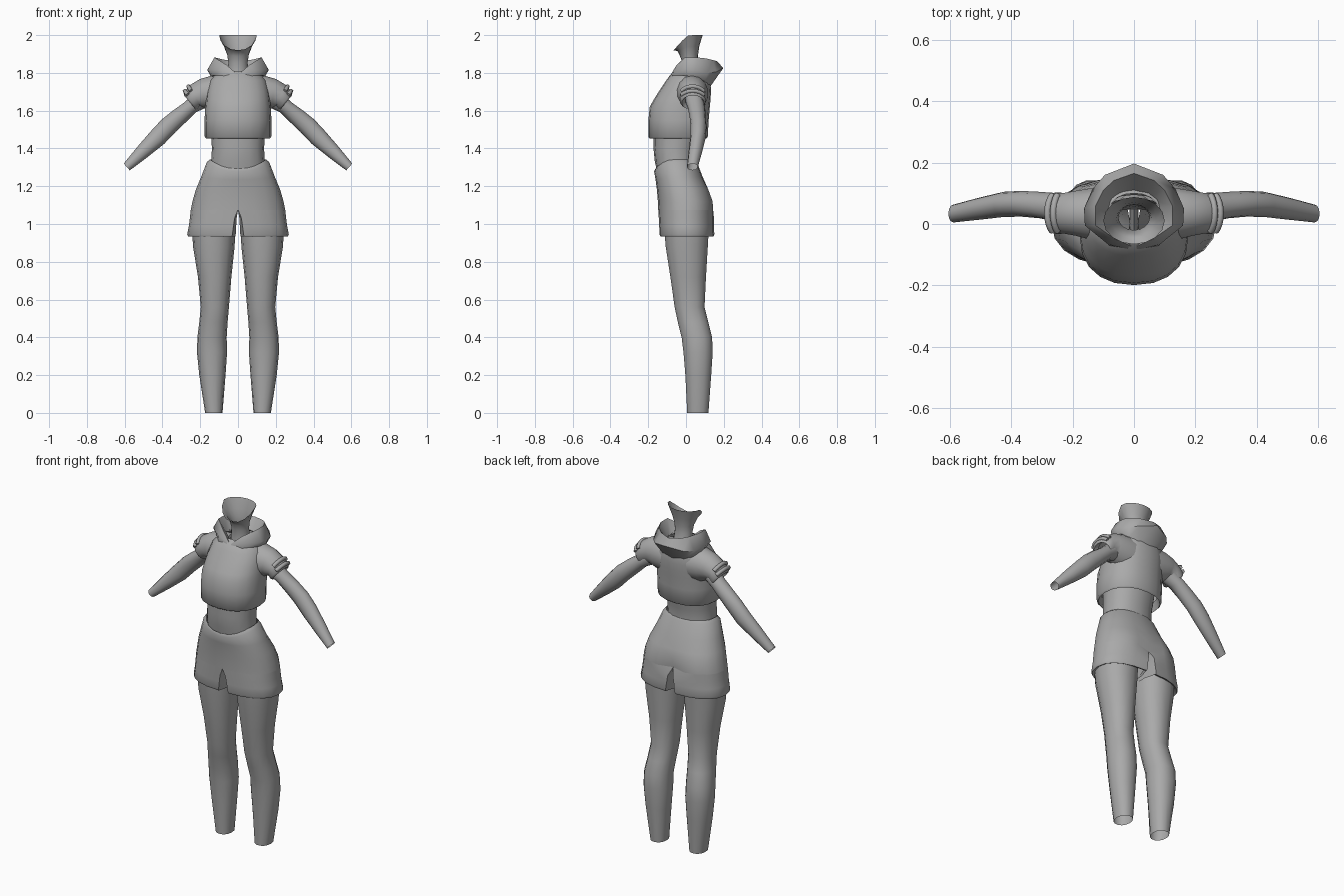
import bpy, bmesh, math
from mathutils import Vector

if "Cube" in bpy.data.objects:
    bpy.data.objects.remove(bpy.data.objects["Cube"])

grey = bpy.data.materials.new("plain grey")
grey.diffuse_color = (0.4, 0.4, 0.4, 1)
grey.use_nodes = True
grey.node_tree.nodes["Principled BSDF"].inputs["Base Color"].default_value = grey.diffuse_color


def spow(v, e):
    return math.copysign(abs(v) ** e, v)


def finish(obj, mirror=False, merge=False):
    obj.data.materials.append(grey)
    if mirror:
        m = obj.modifiers.new("mirror", 'MIRROR')
        m.use_mirror_merge = merge
        m.merge_threshold = 0.002
    bpy.ops.object.select_all(action='DESELECT')
    obj.select_set(True)
    bpy.context.view_layer.objects.active = obj
    if obj.type == 'MESH':
        bpy.ops.object.shade_smooth_by_angle(angle=math.radians(55))


def loft(name, rings, closed=True, mirror=False, merge=False, loop=False):
    """Skin a list of equally long point rings."""
    bm = bmesh.new()
    rows = [[bm.verts.new(p) for p in r] for r in rings]
    n = len(rows[0])
    pairs = list(zip(rows, rows[1:])) + ([(rows[-1], rows[0])] if loop else [])
    for a, b in pairs:
        for i in range(n if closed else n - 1):
            j = (i + 1) % n
            bm.faces.new((a[i], a[j], b[j], b[i]))
    bmesh.ops.remove_doubles(bm, verts=bm.verts, dist=0.0005)
    bmesh.ops.recalc_face_normals(bm, faces=bm.faces)
    me = bpy.data.meshes.new(name)
    bm.to_mesh(me)
    bm.free()
    obj = bpy.data.objects.new(name, me)
    bpy.context.collection.objects.link(obj)
    finish(obj, mirror, merge)
    return obj


def flat_ring(z, x0, x1, y0, y1, n=16, e=1.0):
    """Horizontal rounded ring filling the given extents."""
    cx, cy, rx, ry = (x0 + x1) / 2, (y0 + y1) / 2, (x1 - x0) / 2, (y1 - y0) / 2
    return [Vector((cx + rx * spow(math.cos(t), e), cy + ry * spow(math.sin(t), e), z))
            for t in (2 * math.pi * i / n for i in range(n))]


def limb_point(top, bot, cy, ry, t, s=1.0):
    """Point on a tilted oval given by its top and bottom in the xz plane."""
    c = Vector(((top[0] + bot[0]) / 2, cy, (top[1] + bot[1]) / 2))
    a = Vector(((top[0] - bot[0]) / 2, 0, (top[1] - bot[1]) / 2))
    return c + (a * math.cos(t) + Vector((0, ry, 0)) * math.sin(t)) * s


def limb_ring(top, bot, cy, ry, n=14):
    return [limb_point(top, bot, cy, ry, 2 * math.pi * i / n) for i in range(n)]


# Legs
legs = [(0, .082, .174, .005, .12), (.2, .066, .205, -.005, .135),
        (.32, .058, .217, -.015, .143), (.4, .06, .215, -.025, .14),
        (.48, .055, .205, -.045, .12), (.56, .048, .197, -.062, .10),
        (.72, .035, .212, -.085, .108), (.88, .018, .238, -.11, .118),
        (1.0, .012, .245, -.12, .125)]
loft("leg", [flat_ring(*r, n=14, e=.92) for r in legs], mirror=True)

# Bare waist
waist = [(1.22, .15, -.14, .06), (1.33, .142, -.165, .05),
         (1.40, .138, -.172, .058), (1.52, .145, -.172, .085)]
loft("waist", [flat_ring(z, -x, x, a, b, e=.9) for z, x, a, b in waist])

# Shorts: half shell, open above the crotch and wrapping each leg below it
ARC = 11


def half_arc(z, x0, rx, yf, yb, dip=0.0, sag=0.0):
    cy, ry = (yf + yb) / 2, (yb - yf) / 2
    pts = []
    for i in range(ARC):
        t = math.pi * (i / (ARC - 1) - .5)
        c = max(math.cos(t), 0)
        front = max(-math.sin(t), 0)
        pts.append(Vector((x0 + (rx - x0) * c ** .88, cy + ry * spow(math.sin(t), .88),
                           z - sag * front ** 2)))
    pts[-1].y -= dip
    return pts


upper = [(1.342, 0, .148, -.162, .048, 0, .05), (1.328, 0, .165, -.169, .058, 0, .05),
         (1.25, 0, .195, -.161, .088, 0, .015), (1.18, 0, .224, -.154, .125, .006, 0),
         (1.12, 0, .241, -.149, .147, .02, 0), (1.075, 0, .25, -.147, .15, .03, 0)]
lower = [(1.03, .018, .255, -.144, .148), (.99, .024, .26, -.142, .148),
         (.945, .03, .269, -.14, .15), (.933, .032, .263, -.135, .145),
         (.945, .035, .243, -.118, .122)]


def wrap(arc, x):
    a, b = arc[0], arc[-1]
    inner = [b.lerp(a, f) for f in (.25, .5, .75)]
    for p in inner:
        p.x = x
    return arc + inner


top_part = loft("shorts_hips", [half_arc(*r) for r in upper], closed=False, mirror=True, merge=True)
low_rings = [wrap(half_arc(*upper[-1]), 0)] + [wrap(half_arc(*r), r[1] * .4) for r in lower]
loft("shorts_leg", low_rings, mirror=True)

# Cropped top, with its hem turned inward
shirt = [(1.50, .155, -.178, .095), (1.452, .168, -.19, .107), (1.46, .176, -.199, .115),
         (1.55, .177, -.199, .12), (1.62, .174, -.192, .126), (1.66, .17, -.17, .13),
         (1.70, .165, -.145, .132), (1.76, .15, -.105, .13), (1.79, .12, -.083, .12),
         (1.81, .085, -.055, .10)]
loft("cropped_top", [flat_ring(z, -x, x, a, b, n=20, e=.88) for z, x, a, b in shirt])

# Sleeves
sleeve = [((.07, 1.79), (.10, 1.59), .03, .09), ((.14, 1.785), (.15, 1.60), .033, .085),
          ((.20, 1.768), (.175, 1.612), .035, .075), ((.255, 1.735), (.20, 1.622), .035, .067),
          ((.288, 1.695), (.212, 1.608), .035, .069), ((.285, 1.68), (.222, 1.604), .037, .06),
          ((.262, 1.69), (.21, 1.62), .04, .045)]
loft("sleeve", [limb_ring(*r) for r in sleeve], mirror=True)

# Raised straps over each sleeve
for k, (top, bot) in enumerate([((.262, 1.727), (.202, 1.62)), ((.281, 1.703), (.209, 1.611))]):
    cu = bpy.data.curves.new("sleeve_strap", 'CURVE')
    cu.dimensions = '3D'
    cu.bevel_depth = .011
    cu.bevel_resolution = 1
    cu.use_fill_caps = True
    sp = cu.splines.new('POLY')
    sp.points.add(8)
    for i, p in enumerate(sp.points):
        q = limb_point(top, bot, .035, .069, math.radians(-56 + 14 * i), 1.03)
        p.co = (*q, 1)
    strap = bpy.data.objects.new("sleeve_strap_%d" % (k + 1), cu)
    bpy.context.collection.objects.link(strap)
    finish(strap, mirror=True)

# Arms
arms = [((.20, 1.72), (.16, 1.62), .04, .05), ((.285, 1.643), (.222, 1.592), .055, .046),
        ((.345, 1.60), (.275, 1.54), .062, .043), ((.405, 1.552), (.33, 1.488), .066, .042),
        ((.458, 1.495), (.39, 1.425), .064, .041), ((.53, 1.412), (.478, 1.355), .05, .036),
        ((.605, 1.32), (.573, 1.284), .034, .029)]
loft("arm", [limb_ring(*r, n=12) for r in arms], mirror=True)

# Neck, flaring to a jaw rim that drops toward the chin
neck = [flat_ring(1.74, -.065, .065, -.03, .10), flat_ring(1.80, -.056, .056, -.022, .075),
        flat_ring(1.855, -.051, .051, -.02, .062), flat_ring(1.895, -.057, .057, -.032, .064),
        flat_ring(1.94, -.074, .074, -.045, .07), flat_ring(2.0, -.10, .10, -.066, .088)]
for ring, drop in zip(neck[3:], (.01, .035, .08)):
    for p in ring:
        p.z -= drop * min(1, max(0, (.015 - p.y) / .08)) ** 1.2
loft("neck", neck)

# Hood lying round the neck: base, bulge, rim and inside at each station
stations = [
    ((0, -.088, 1.77), (0, -.086, 1.782), (0, -.076, 1.79), (0, -.045, 1.765)),
    ((.08, -.07, 1.785), (.085, -.066, 1.815), (.06, -.05, 1.842), (.04, -.02, 1.79)),
    ((.135, -.01, 1.785), (.16, -.005, 1.82), (.125, -.005, 1.882), (.085, .01, 1.81)),
    ((.14, .06, 1.775), (.163, .05, 1.815), (.125, .06, 1.882), (.08, .05, 1.80)),
    ((.115, .10, 1.755), (.135, .115, 1.80), (.10, .11, 1.876), (.07, .075, 1.79)),
    ((.07, .118, 1.735), (.095, .16, 1.805), (.065, .142, 1.868), (.045, .09, 1.785)),
    ((0, .122, 1.718), (0, .197, 1.825), (0, .165, 1.862), (0, .095, 1.78))]
mirrored = [[(-x, y, z) for x, y, z in s] for s in stations[-2:0:-1]]
loft("hood", [list(s) for s in stations] + mirrored, loop=True)
